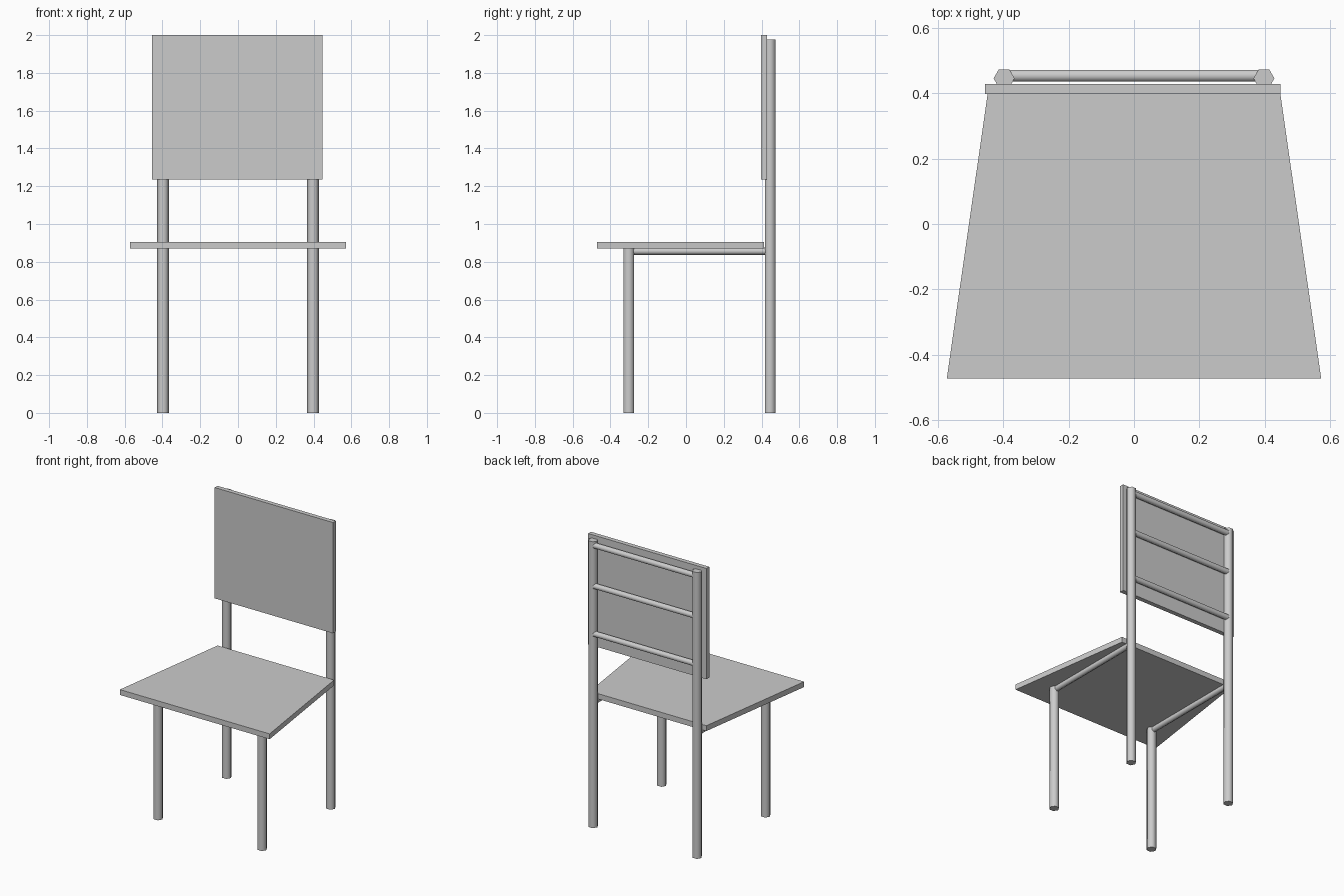
import bpy, bmesh, math
from mathutils import Vector

if "Cube" in bpy.data.objects:
    bpy.data.objects.remove(bpy.data.objects["Cube"], do_unlink=True)

# one plain grey for the whole chair
GREY = (0.6, 0.6, 0.6, 1)
grey = bpy.data.materials.new("plain grey")
grey.use_nodes = True
grey.diffuse_color = GREY
bsdf = next(n for n in grey.node_tree.nodes if n.type == "BSDF_PRINCIPLED")
bsdf.inputs["Base Color"].default_value = GREY


def prism(name, ring, along, smooth=False):
    """Extrude a closed outline along a vector, with flat end caps."""
    bm = bmesh.new()
    base = bm.faces.new([bm.verts.new(p) for p in ring])
    caps = [base]
    ext = bmesh.ops.extrude_face_region(bm, geom=[base], use_keep_orig=True)["geom"]
    bmesh.ops.translate(bm, vec=along,
                        verts=[g for g in ext if isinstance(g, bmesh.types.BMVert)])
    caps += [g for g in ext if isinstance(g, bmesh.types.BMFace)]
    for f in bm.faces:
        f.smooth = smooth and f not in caps
    bmesh.ops.recalc_face_normals(bm, faces=bm.faces)
    mesh = bpy.data.meshes.new(name)
    bm.to_mesh(mesh)
    bm.free()
    mesh.materials.append(grey)
    obj = bpy.data.objects.new(name, mesh)
    bpy.context.collection.objects.link(obj)
    return obj


def tube(name, start, end, radius, corner, sides=6):
    """Six-sided bar whose first corner points along the given direction."""
    start, end, u = Vector(start), Vector(end), Vector(corner)
    v = (end - start).normalized().cross(u)
    angles = [math.tau * i / sides for i in range(sides)]
    ring = [start + radius * (math.cos(a) * u + math.sin(a) * v) for a in angles]
    prism(name, ring, end - start, smooth=True)


X, Z = (1, 0, 0), (0, 0, 1)
LEG_X, FRONT_Y, BACK_Y = 0.397, -0.303, 0.445

# legs, back posts and the rails under the seat
for side, s in (("left", 1), ("right", -1)):
    x = s * LEG_X
    tube(f"{side}_front_leg", (x, FRONT_Y, 0), (x, FRONT_Y, 0.87), 0.032, X)
    tube(f"{side}_back_post", (x, BACK_Y, 0), (x, BACK_Y, 1.977), 0.032, X)
    tube(f"{side}_seat_rail", (x, FRONT_Y, 0.856), (x, BACK_Y, 0.856), 0.02, Z)

# rungs between the back posts
for name, z in (("top", 1.945), ("middle", 1.665), ("bottom", 1.335)):
    tube(f"{name}_back_rung", (-0.385, 0.453, z), (0.385, 0.453, z), 0.021, Z)

# tapered seat board
prism("seat", [(-0.572, -0.472, 0.869), (0.572, -0.472, 0.869),
               (0.445, 0.413, 0.869), (-0.445, 0.413, 0.869)], (0, 0, 0.037))

# backrest board
prism("backrest", [(-0.456, 0.397, 1.235), (0.448, 0.397, 1.235),
                   (0.448, 0.428, 1.235), (-0.456, 0.428, 1.235)], (0, 0, 0.765))
